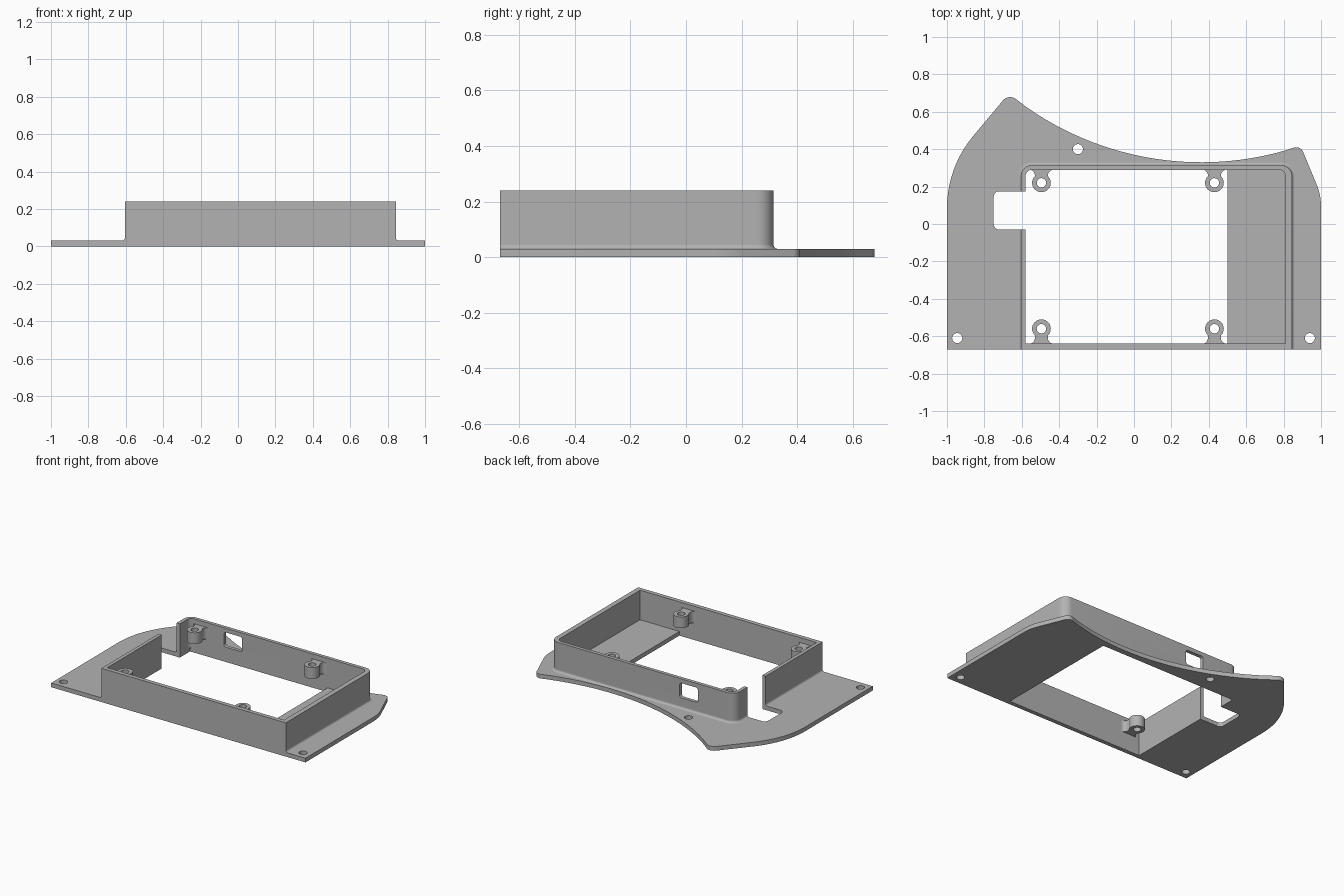
import bpy, bmesh, math
from mathutils import Vector, Matrix

if "Cube" in bpy.data.objects:
    bpy.data.objects.remove(bpy.data.objects["Cube"])

grey = bpy.data.materials.new("plain grey")
grey.use_nodes = True
grey.diffuse_color = (0.45, 0.45, 0.45, 1)
grey.node_tree.nodes["Principled BSDF"].inputs["Base Color"].default_value = grey.diffuse_color

PLATE, TOP = 0.03, 0.24                                # plate and wall heights
LEFT, RIGHT, FRONT, BACK = -0.605, 0.845, -0.67, 0.315  # outer wall faces
IN_L, IN_R, IN_F, IN_B = -0.58, 0.81, -0.64, 0.29       # inner wall faces
GAP_F, GAP_B = -0.03, 0.175                             # cable notch


def rounded(corners, steps=10):
    """Closed outline from (x, y) or (x, y, radius) corners."""
    out = []
    for i, c in enumerate(corners):
        p = Vector(c[:2])
        r = c[2] if len(c) > 2 else 0
        if not r:
            out.append(p)
            continue
        a = (Vector(corners[i - 1][:2]) - p).normalized()
        b = (Vector(corners[(i + 1) % len(corners)][:2]) - p).normalized()
        half = a.angle(b) / 2
        centre = p + (a + b).normalized() * r / math.sin(half)
        start = p + a * r / math.tan(half) - centre
        turn = start.angle_signed(p + b * r / math.tan(half) - centre)
        for k in range(steps + 1):
            out.append(centre + Matrix.Rotation(-turn * k / steps, 2) @ start)
    return out


def circle(x, y, r, n=32):
    return [Vector((x + r * math.cos(math.tau * k / n), y + r * math.sin(math.tau * k / n)))
            for k in range(n)]


def finish(name, bm):
    bmesh.ops.recalc_face_normals(bm, faces=bm.faces)
    mesh = bpy.data.meshes.new(name)
    bm.to_mesh(mesh)
    bm.free()
    mesh.materials.clear()
    mesh.materials.append(grey)
    obj = bpy.data.objects.new(name, mesh)
    bpy.context.collection.objects.link(obj)
    return obj


def extrude(name, loops, z0, z1):
    """Solid from an outline followed by its holes."""
    curve = bpy.data.curves.new(name, "CURVE")
    curve.dimensions, curve.fill_mode = "2D", "BOTH"
    curve.extrude = (z1 - z0) / 2
    for loop in loops:
        s = curve.splines.new("POLY")
        s.points.add(len(loop) - 1)
        for pt, p in zip(s.points, loop):
            pt.co = (p.x, p.y, 0, 1)
        s.use_cyclic_u = True
    tmp = bpy.data.objects.new(name + " outline", curve)
    bpy.context.collection.objects.link(tmp)
    bpy.context.view_layer.update()
    bm = bmesh.new()
    bm.from_mesh(tmp.evaluated_get(bpy.context.evaluated_depsgraph_get()).to_mesh())
    bpy.data.objects.remove(tmp)
    bpy.data.curves.remove(curve)
    bmesh.ops.translate(bm, verts=bm.verts, vec=(0, 0, (z0 + z1) / 2))
    bmesh.ops.remove_doubles(bm, verts=bm.verts, dist=1e-5)
    return finish(name, bm)


def smooth(obj):
    bpy.ops.object.select_all(action="DESELECT")
    obj.select_set(True)
    bpy.context.view_layer.objects.active = obj
    bpy.ops.object.shade_smooth_by_angle(angle=math.radians(30))


# Base plate with the scooped back edge, opening, notch and screw holes
def scoop(x):
    return 1.96 - math.sqrt(1.63 ** 2 - (x - 0.36) ** 2)


outline = [(-1, FRONT), (1, FRONT), (1, 0.154, 0.3), (0.89, 0.42, 0.04)]
xs = [0.81 - 1.38 * k / 28 for k in range(29)]
outline += [(x, scoop(x)) for x in xs]
outline += [(-0.67, 0.697, 0.05), (-1, 0.303, 0.6)]
opening = [(IN_L, IN_F), (0.5, IN_F), (0.5, IN_B), (IN_L, IN_B), (IN_L, GAP_B),
           (-0.75, GAP_B, 0.03), (-0.75, GAP_F, 0.03), (IN_L, GAP_F)]
screws = [(-0.945, -0.61), (0.94, -0.61), (-0.3, 0.4)]
smooth(extrude("base_plate", [rounded(outline), rounded(opening)]
               + [circle(x, y, 0.027) for x, y in screws], 0, PLATE))

# Upright wall, open at the notch
wall = extrude("wall", [rounded([
    (LEFT, GAP_F), (LEFT, FRONT), (RIGHT, FRONT), (RIGHT, BACK, 0.06), (LEFT, BACK, 0.06),
    (LEFT, GAP_B), (IN_L, GAP_B), (IN_L, IN_B, 0.035), (IN_R, IN_B, 0.035),
    (IN_R, IN_F), (IN_L, IN_F), (IN_L, GAP_F)])], PLATE, TOP)

# Rounded window cut through the back wall
r = 0.018
cutter = extrude("window_cutter", [rounded([(-0.315, 0.105, r), (-0.17, 0.105, r),
                                            (-0.17, 0.21, r), (-0.315, 0.21, r)])], -0.35, -0.25)
cutter.data.transform(Matrix.Rotation(math.pi / 2, 4, "X"))
cutter.hide_render = True
cut = wall.modifiers.new("window", "BOOLEAN")
cut.operation, cut.object, cut.solver = "DIFFERENCE", cutter, "EXACT"
bpy.context.view_layer.objects.active = wall
bpy.ops.object.modifier_apply(modifier=cut.name)
bpy.data.objects.remove(cutter)
smooth(wall)


# Concave fillet strips where the wall meets the plate
def fillet(name, path, f=0.015, steps=6):
    bm = bmesh.new()
    rows = []
    for k in range(steps + 1):
        a = math.pi / 2 * k / steps
        z = PLATE + f * (1 - math.cos(a))
        rows.append([bm.verts.new((p.x, p.y, z)) for p in path(f * (1 - math.sin(a)))])
    for lo, hi in zip(rows, rows[1:]):
        for i in range(len(lo) - 1):
            bm.faces.new((lo[i], lo[i + 1], hi[i + 1], hi[i]))
    # End caps
    for i in (0, -1):
        base = rows[-1][i].co.copy()
        base.z = PLATE
        bm.faces.new([row[i] for row in rows] + [bm.verts.new(base)])
    smooth(finish(name, bm))


fillet("left_back_fillet", lambda d: rounded([
    (RIGHT + d, FRONT), (RIGHT + d, BACK + d, 0.06 + d),
    (LEFT - d, BACK + d, 0.06 + d), (LEFT - d, GAP_B)]))
fillet("right_fillet", lambda d: [Vector((LEFT - d, FRONT)), Vector((LEFT - d, GAP_F))])

# Screw bosses joined to the front and back walls by flared necks
for x, x_name in ((-0.495, "right"), (0.43, "left")):
    for y, face, y_name in ((0.22, IN_B, "back"), (-0.56, IN_F, "front")):
        depth, side = abs(face - y), math.copysign(1, face)
        neck, R = 0.035, 0.05
        a0 = math.acos(neck / R)
        arc = [(-R * math.cos(a), R * math.sin(a)) for a in
               (a0 - (math.pi + 2 * a0) * k / 24 for k in range(25))]
        shape = rounded([(-0.07, depth + 0.01), (-0.07, depth), (-neck, depth, 0.03)] + arc
                        + [(neck, depth, 0.03), (0.07, depth), (0.07, depth + 0.01)])
        shape = [Vector((x + p.x, y + side * p.y)) for p in shape]
        smooth(extrude(f"{y_name}_{x_name}_boss", [shape, circle(x, y, 0.025)], 0.125, 0.205))
